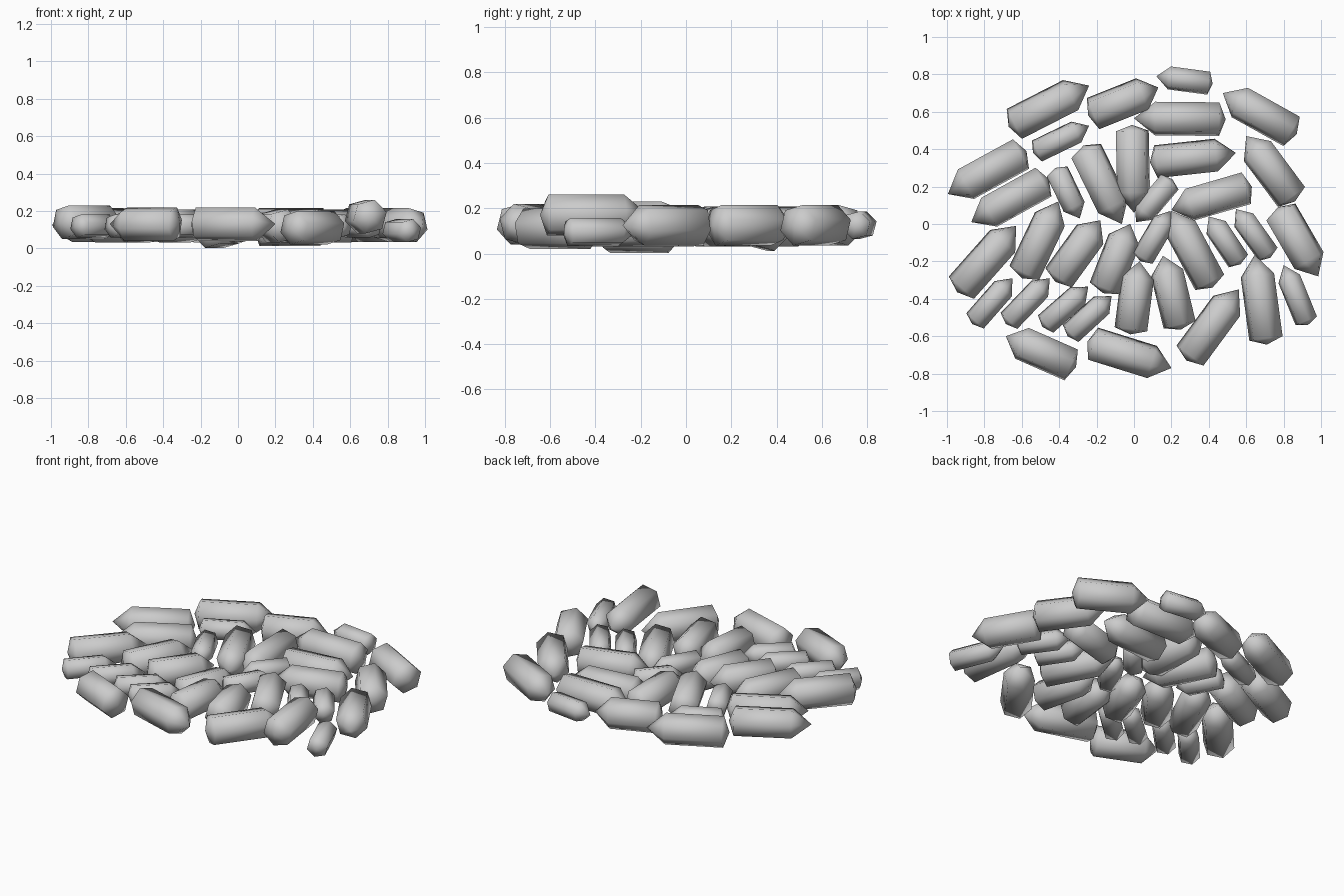
import bpy, bmesh
from math import cos, sin, radians
from mathutils import Vector

if "Cube" in bpy.data.objects:
    bpy.data.objects.remove(bpy.data.objects["Cube"])


def crystal(name, tx, ty, bx, by, radius, z):
    """Six-sided prism with a long point at one end and a shallow point at the other."""
    tip, base = Vector((tx, ty, z)), Vector((bx, by, z))
    axis = tip - base
    side = axis.normalized().cross(Vector((0, 0, 1)))
    up = Vector((0, 0, 1))
    bm = bmesh.new()

    def ring(t):
        pts = []
        for i in range(6):
            a = radians(15 + 60 * i)
            pts.append(bm.verts.new(base + axis * t + (side * cos(a) + up * sin(a)) * radius))
        return pts

    low, high = ring(0.07), ring(0.77)
    end, point = bm.verts.new(base), bm.verts.new(tip)
    for i in range(6):
        j = (i + 1) % 6
        bm.faces.new((low[i], low[j], high[j], high[i]))
        bm.faces.new((high[i], high[j], point))
        bm.faces.new((low[j], low[i], end))
    bmesh.ops.recalc_face_normals(bm, faces=bm.faces)
    for f in bm.faces:
        f.smooth = True
    mesh = bpy.data.meshes.new(name)
    bm.to_mesh(mesh)
    bm.free()
    bpy.context.collection.objects.link(bpy.data.objects.new(name, mesh))


# tip x, tip y, base x, base y, optional centre height
outer = [
    (-.24, .74, -.67, .52), (.13, .73, -.245, .58), (0, .565, .49, .56),
    (.475, .70, .87, .48), (-.995, .16, -.575, .39), (.60, .47, .86, .12),
    (-.63, -.01, -.945, -.365, .14), (.985, -.28, .77, .09),
    (.56, -.35, .28, -.73, .11), (.645, -.165, .71, -.645, .17),
    (-.685, -.60, -.31, -.765, .13), (.20, -.77, -.25, -.63, .13),
]
inner = [
    (-.87, .01, -.455, .24), (-.065, 0, -.27, .42), (0, .06, -.01, .53),
    (.545, .38, .085, .33, .1), (.20, .075, .63, .20), (-.405, .12, -.60, -.29),
    (-.18, .02, -.42, -.31), (-.02, 0, -.165, -.37, .091), (.20, .07, .42, -.34),
    (.03, -.20, -.02, -.59), (.155, -.17, .25, -.565),
]
small = [
    (.12, .79, .42, .75, .125), (-.24, .525, -.54, .38), (-.29, .03, -.42, .30),
    (.01, .01, .205, .24), (.195, .07, .035, -.20), (.40, .04, .57, -.215),
    (.545, .08, .73, -.18), (-.65, -.29, -.865, -.535), (-.45, -.29, -.685, -.535),
    (-.245, -.335, -.49, -.55), (-.12, -.385, -.355, -.60), (.80, -.22, .93, -.54, .095),
]

for label, group, radius, height in (("outer_crystal", outer, .093, .125),
                                     ("inner_crystal", inner, .091, .12),
                                     ("small_crystal", small, .064, .12)):
    for n, c in enumerate(group, 1):
        crystal(f"{label}_{n:02d}", *c[:4], radius, c[4] if len(c) > 4 else height)
